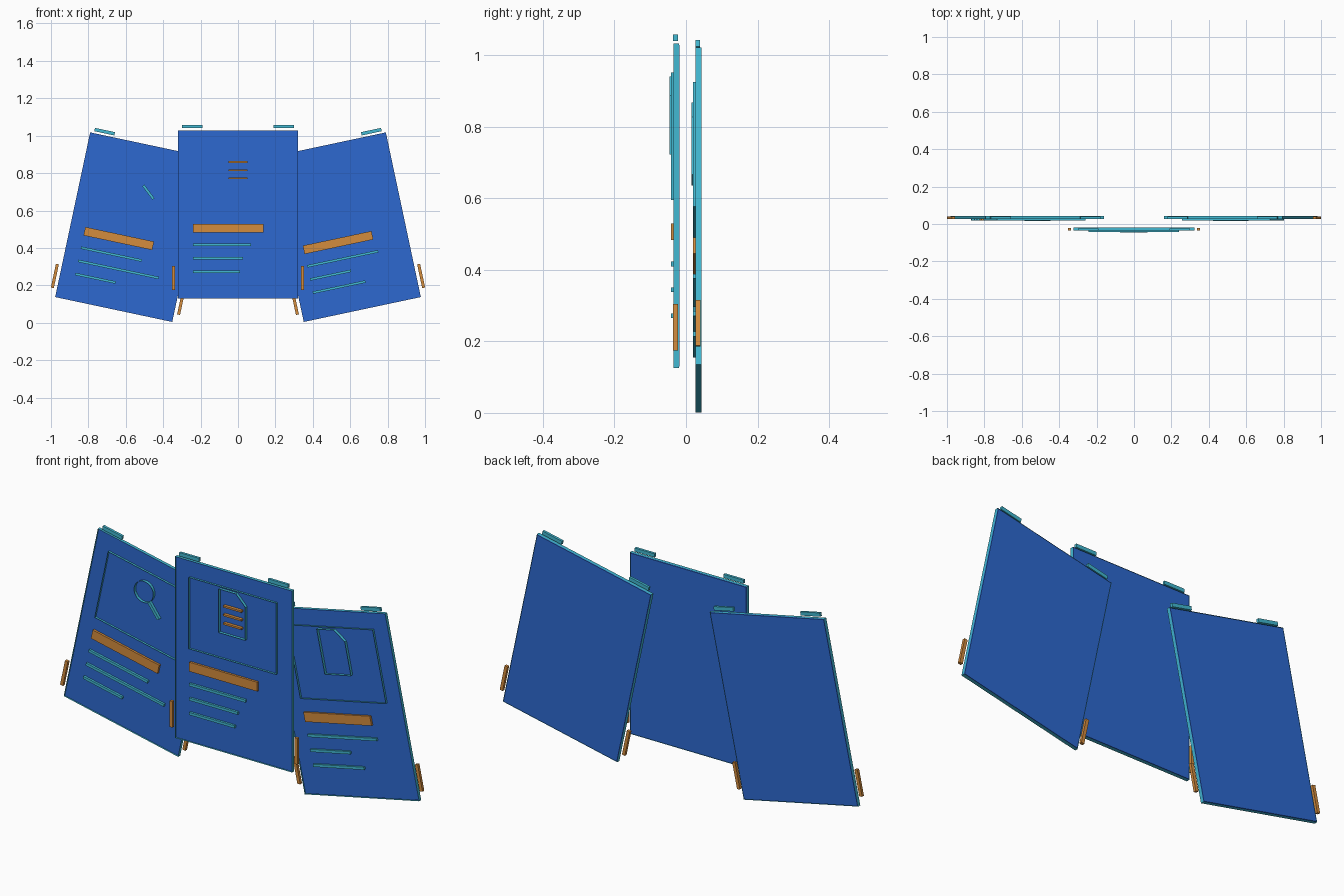
import bpy, bmesh, math
from mathutils import Matrix, Vector

cube = bpy.data.objects.get("Cube")
if cube:
    bpy.data.objects.remove(cube, do_unlink=True)


def material(name, rgb):
    mat = bpy.data.materials.new(name)
    mat.use_nodes = True
    color = (*rgb, 1)
    mat.diffuse_color = color
    mat.node_tree.nodes["Principled BSDF"].inputs["Base Color"].default_value = color
    return mat


BLUE = material("board blue", (0.026, 0.141, 0.63))
CYAN = material("trim cyan", (0.054, 0.485, 0.645))
ORANGE = material("accent orange", (0.658, 0.262, 0.048))

# Board size, and depths measured from the back of a panel
HALF_W, HALF_H = 0.32, 0.45
BOARD_FRONT, TRIM_FRONT, ICON_FRONT = -0.013, -0.024, -0.028
LEFT_MARGIN = -0.24


def finish(bm, name, mat, place):
    bmesh.ops.recalc_face_normals(bm, faces=bm.faces)
    mesh = bpy.data.meshes.new(name)
    bm.to_mesh(mesh)
    bm.free()
    mesh.materials.append(mat)
    obj = bpy.data.objects.new(name, mesh)
    bpy.context.collection.objects.link(obj)
    obj.matrix_world = place
    return obj


def slab(name, mat, place, points, front, back, rim=None):
    """Extrude an outline in depth; with a rim width, keep only the border."""
    bm = bmesh.new()
    face = bm.faces.new([bm.verts.new((x, front, z)) for x, z in points])
    if rim:
        bmesh.ops.inset_individual(bm, faces=[face], thickness=rim, use_even_offset=True)
        bmesh.ops.delete(bm, geom=[face], context="FACES_ONLY")
    # Keep the front faces and add the back and sides
    geom = bmesh.ops.extrude_face_region(bm, geom=bm.faces[:], use_keep_orig=True)["geom"]
    moved = [v for v in geom if isinstance(v, bmesh.types.BMVert)]
    bmesh.ops.translate(bm, verts=moved, vec=(0, back - front, 0))
    return finish(bm, name, mat, place)


def rect(x0, x1, z0, z1):
    return [(x0, z0), (x1, z0), (x1, z1), (x0, z1)]


def stroke(start, end, width):
    a, b = Vector(start), Vector(end)
    side = (b - a).orthogonal().normalized() * width / 2
    return [a + side, b + side, b - side, a - side]


def document_icon(prefix, place, written):
    page = [(-0.075, 0.143), (0.072, 0.143), (0.072, 0.308), (0.02, 0.361), (-0.075, 0.361)]
    slab(prefix + "_document_outline", CYAN, place, page, ICON_FRONT, BOARD_FRONT, 0.009)
    if written:
        for i in range(3):
            z = 0.28 - i * 0.043
            slab(f"{prefix}_document_line_{i + 1}", ORANGE, place,
                 stroke((-0.05, z), (0.05, z), 0.009), ICON_FRONT, BOARD_FRONT)


def magnifier_icon(prefix, place):
    steps = [i * math.tau / 24 for i in range(24)]
    ring = [(-0.018 + 0.053 * math.cos(a), 0.27 + 0.053 * math.sin(a)) for a in steps]
    slab(prefix + "_magnifier_ring", CYAN, place, ring, ICON_FRONT, BOARD_FRONT, 0.01)
    slab(prefix + "_magnifier_handle", CYAN, place,
         stroke((0.017, 0.232), (0.085, 0.172), 0.014), ICON_FRONT, BOARD_FRONT)


def panel(prefix, place, line_lengths):
    # Board and raised rim
    w, h = HALF_W, HALF_H
    slab(prefix + "_board", BLUE, place, rect(-w, w, -h, h), BOARD_FRONT, 0)
    w, h = w + 0.003, h + 0.003
    slab(prefix + "_rim", CYAN, place, rect(-w, w, -h, h), -0.017, -0.001, 0.017)

    # Picture box, heading bar and text lines
    slab(prefix + "_picture_box", CYAN, place,
         rect(-0.243, 0.24, 0.016, 0.372), TRIM_FRONT, BOARD_FRONT, 0.006)
    slab(prefix + "_heading_bar", ORANGE, place,
         rect(LEFT_MARGIN, 0.135, -0.096, -0.05), TRIM_FRONT, BOARD_FRONT)
    for i, length in enumerate(line_lengths):
        z = -0.163 - i * 0.072
        slab(f"{prefix}_text_line_{i + 1}", CYAN, place,
             stroke((LEFT_MARGIN, z), (LEFT_MARGIN + length, z), 0.013),
             TRIM_FRONT, BOARD_FRONT)

    # Small loose tabs above the top edge and beside the lower edges
    for side, s in (("right", -1), ("left", 1)):
        slab(f"{prefix}_top_tab_{side}", CYAN, place,
             rect(s * 0.245 - 0.055, s * 0.245 + 0.055, 0.461, 0.479), -0.018, -0.005)
        slab(f"{prefix}_side_tab_{side}", ORANGE, place,
             rect(s * 0.345 - 0.008, s * 0.345 + 0.008, -0.405, -0.275), -0.018, -0.004)


def placement(x, y, z, degrees):
    return Matrix.Translation((x, y, z)) @ Matrix.Rotation(math.radians(degrees), 4, "Y")


# Upright panel in front, with two tilted panels fanned out behind it
center = placement(0, -0.018, 0.579, 0)
right = placement(-0.571, 0.044, 0.511, 12)
left = placement(0.571, 0.044, 0.511, -12)

panel("center", center, (0.31, 0.267, 0.25))
panel("right", right, (0.333, 0.44, 0.22))
panel("left", left, (0.388, 0.224, 0.287))
document_icon("center", center, True)
document_icon("left", left, False)
magnifier_icon("right", right)
